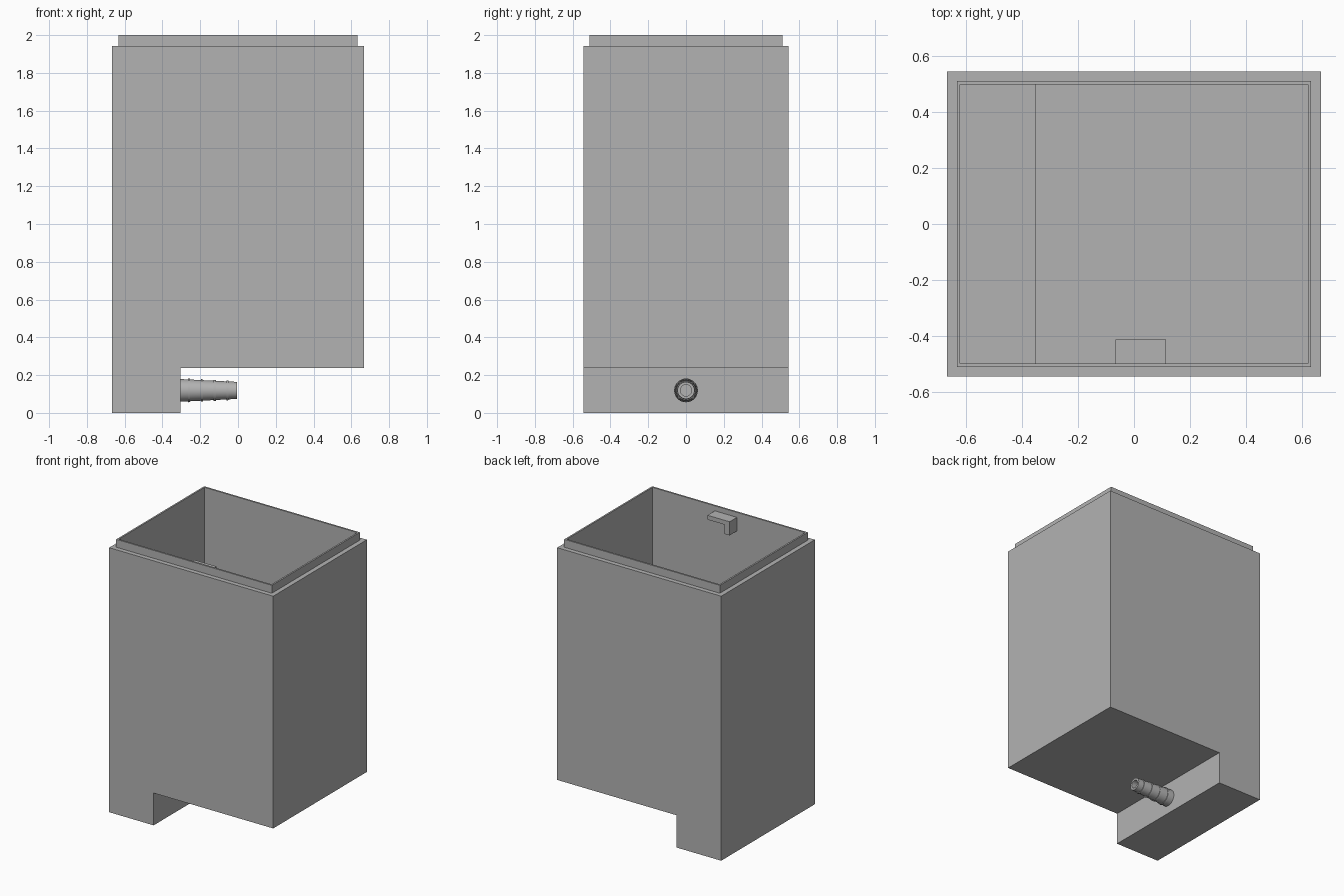
import bpy, bmesh
from math import pi
from mathutils import Matrix

cube = bpy.data.objects.get("Cube")
if cube:
    bpy.data.objects.remove(cube, do_unlink=True)

grey = bpy.data.materials.new("plain grey")
grey.use_nodes = True
color = (0.45, 0.45, 0.45, 1)
grey.diffuse_color = color
grey.node_tree.nodes["Principled BSDF"].inputs["Base Color"].default_value = color


def finish(name, bm):
    bmesh.ops.recalc_face_normals(bm, faces=bm.faces[:])
    mesh = bpy.data.meshes.new(name)
    bm.to_mesh(mesh)
    bm.free()
    mesh.materials.append(grey)
    obj = bpy.data.objects.new(name, mesh)
    bpy.context.collection.objects.link(obj)
    return obj


def prism(name, profile, y0, y1):
    """Extrude an x-z outline from y0 to y1."""
    bm = bmesh.new()
    face = bm.faces.new([bm.verts.new((x, y0, z)) for x, z in profile])
    new = bmesh.ops.extrude_face_region(bm, geom=[face])["geom"]
    verts = [v for v in new if isinstance(v, bmesh.types.BMVert)]
    bmesh.ops.translate(bm, verts=verts, vec=(0, y1 - y0, 0))
    return finish(name, bm)


def stepped(left, right, step, bottom, floor, top):
    """Tank outline with a deep well on the left end."""
    return [(left, bottom), (step, bottom), (step, floor),
            (right, floor), (right, top), (left, top)]


def cut(target, cutter):
    mod = target.modifiers.new("cut", "BOOLEAN")
    mod.operation, mod.solver, mod.object = "DIFFERENCE", "EXACT", cutter
    bpy.context.view_layer.objects.active = target
    bpy.ops.object.modifier_apply(modifier=mod.name)


WALL = 0.046
HX, HY = 0.666, 0.543
STEP, FLOOR, LIP = -0.305, 0.237, 1.942
AXIS_Z, BORE = 0.119, 0.03

# Tank body and narrower top rim
tank = prism("tank_body", stepped(-HX, HX, STEP, 0, FLOOR, LIP), -HY, HY)
RX, RY = 0.632, 0.51
rim = prism("tank_rim", [(-RX, LIP), (RX, LIP), (RX, 2), (-RX, 2)], -RY, RY)

# Hollow interior and outlet hole
IX, IY = HX - WALL, HY - WALL
cavity = prism("cavity_cutter",
               stepped(-IX, IX, STEP - WALL, WALL, FLOOR + WALL, 2.2), -IY, IY)
bm = bmesh.new()
bmesh.ops.create_cone(bm, cap_ends=True, segments=32, radius1=BORE, radius2=BORE, depth=0.2,
                      matrix=Matrix.Translation((STEP, 0, AXIS_Z)) @ Matrix.Rotation(pi / 2, 4, "Y"))
hole = finish("outlet_cutter", bm)
cut(tank, cavity)
cut(tank, hole)
cut(rim, cavity)
for helper in (cavity, hole):
    bpy.data.objects.remove(helper, do_unlink=True)

# Hook bracket inside the front wall
top, x0, x1 = 1.963, -0.066, 0.114
prism("inner_bracket",
      [(x0, top - 0.1), (x0 + 0.04, top - 0.1), (x0 + 0.04, top - 0.032),
       (x1, top - 0.032), (x1, top), (x0, top)], -IY, -0.412)

# Tapered hose nozzle with four barbs, turned around its axis
TIP = -0.005


def taper(x):
    return 0.06 + (0.045 - 0.06) * (x - STEP) / (TIP - STEP)


outline = [(STEP, BORE), (STEP, taper(STEP))]
for i in range(4):
    x = -0.265 + 0.068 * i
    barb = taper(x) + 0.005
    outline += [(x, taper(x)), (x, barb), (x + 0.012, barb - 0.001), (x + 0.012, taper(x + 0.012))]
outline += [(TIP, taper(TIP)), (TIP, BORE)]
bm = bmesh.new()
verts = [bm.verts.new((x, 0, AXIS_Z + r)) for x, r in outline]
edges = [bm.edges.new((a, b)) for a, b in zip(verts, verts[1:] + verts[:1])]
bmesh.ops.spin(bm, geom=verts + edges, cent=(0, 0, AXIS_Z), axis=(1, 0, 0),
               angle=2 * pi, steps=32, use_duplicate=False)
bmesh.ops.remove_doubles(bm, verts=bm.verts[:], dist=0.0001)
nozzle = finish("hose_nozzle", bm)
bpy.ops.object.select_all(action="DESELECT")
nozzle.select_set(True)
bpy.context.view_layer.objects.active = nozzle
bpy.ops.object.shade_smooth_by_angle(angle=pi / 6)
